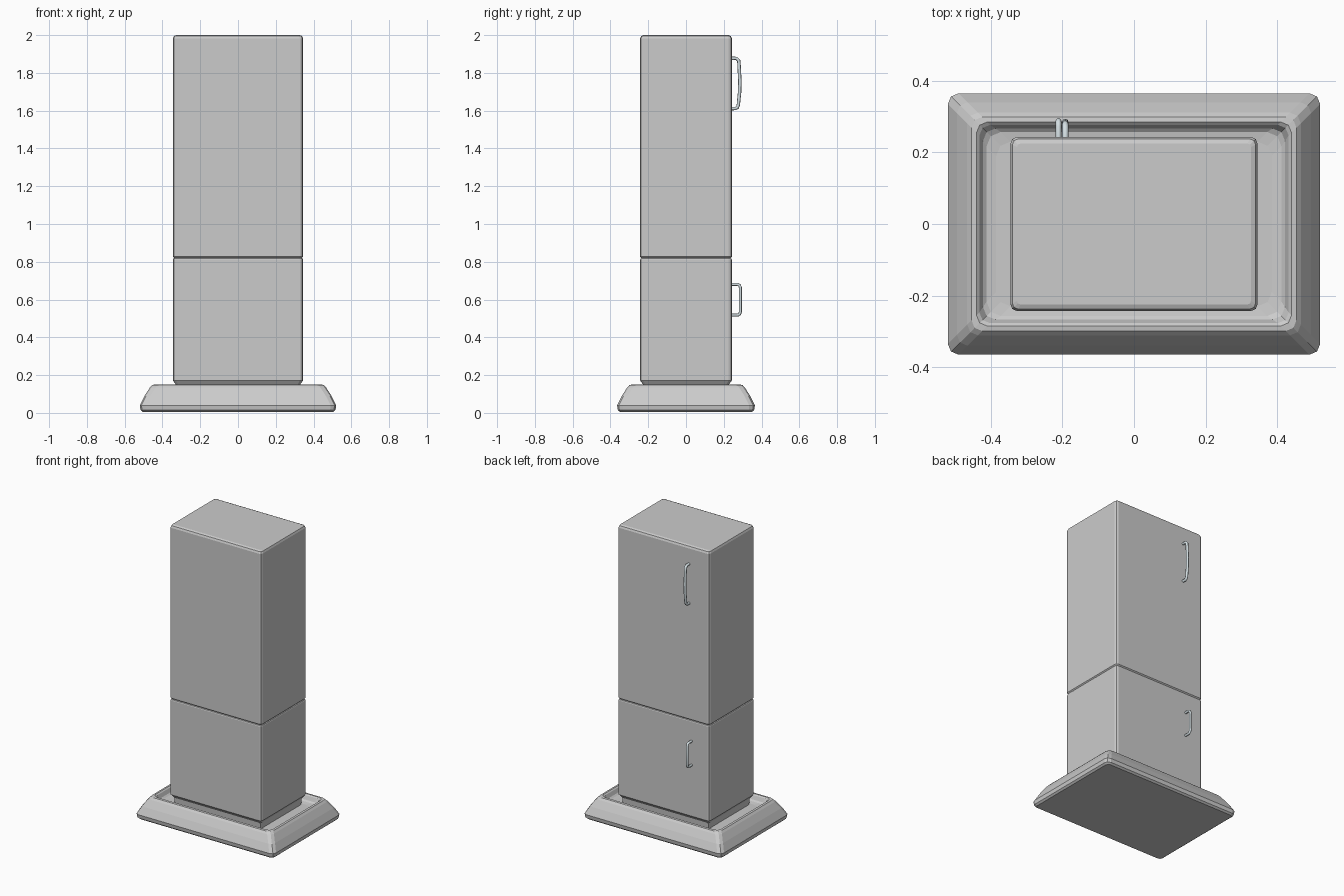
import bpy, bmesh, math
from mathutils import Vector

if "Cube" in bpy.data.objects:
    bpy.data.objects.remove(bpy.data.objects["Cube"])


def ring(hx, hy, r, n):
    """Rectangle outline with n-segment rounded corners."""
    pts = []
    for q, (sx, sy) in enumerate([(1, 1), (-1, 1), (-1, -1), (1, -1)]):
        for i in range(n + 1):
            a = math.radians(90 * (q + i / n))
            pts.append((sx * (hx - r) + r * math.cos(a), sy * (hy - r) + r * math.sin(a)))
    return pts


def loft(name, hx, hy, profile, n):
    """Stack rounded rectangles; profile rows are (inset, z, corner radius)."""
    bm = bmesh.new()
    rows = [[bm.verts.new((x, y, z)) for x, y in ring(hx - d, hy - d, r, n)] for d, z, r in profile]
    k = len(rows[0])
    for a, b in zip(rows, rows[1:]):
        for i in range(k):
            j = (i + 1) % k
            bm.faces.new((a[i], a[j], b[j], b[i]))
    bm.faces.new(rows[0][::-1])
    bm.faces.new(rows[-1])
    bmesh.ops.recalc_face_normals(bm, faces=bm.faces)
    me = bpy.data.meshes.new(name)
    bm.to_mesh(me)
    bm.free()
    ob = bpy.data.objects.new(name, me)
    bpy.context.collection.objects.link(ob)
    return ob


steel = bpy.data.materials.new("handle_steel")
steel.diffuse_color = (0.66, 0.74, 0.77, 1)
steel.use_nodes = True
steel.node_tree.nodes["Principled BSDF"].inputs["Base Color"].default_value = steel.diffuse_color


def handle(name, x, points, r):
    """Bent bar on the back-facing doors."""
    cu = bpy.data.curves.new(name, 'CURVE')
    cu.dimensions = '3D'
    cu.bevel_depth = r
    cu.bevel_resolution = 2
    cu.use_fill_caps = True
    sp = cu.splines.new('POLY')
    sp.points.add(len(points) - 1)
    for p, (y, z) in zip(sp.points, points):
        p.co = (x, y, z, 1)
    cu.materials.append(steel)
    ob = bpy.data.objects.new(name, cu)
    bpy.context.collection.objects.link(ob)


# Tray-like base with sloped sides and a shallow recess
loft("base_tray", 0.52, 0.365, [
    (0.016, 0.005, 0.02), (0.004, 0.015, 0.028), (0, 0.04, 0.03), (0.025, 0.09, 0.03),
    (0.054, 0.135, 0.03), (0.066, 0.148, 0.03), (0.080, 0.15, 0.03), (0.088, 0.143, 0.03),
    (0.098, 0.118, 0.035), (0.108, 0.110, 0.04), (0.135, 0.106, 0.04)], 2)

# Lower and upper cabinets meeting at a thin groove
for name, z0, z1, e0, e1 in [("lower_cabinet", 0.10, 0.819, 0.022, 0.008),
                             ("upper_cabinet", 0.819, 2.0, 0.008, 0.018)]:
    low = [(0.022, z0, 0.01), (0.018, 0.148, 0.012)] if z0 < 0.5 else [(e0, z0, 0.012)]
    zs = 0.172 if z0 < 0.5 else z0 + e0
    loft(name, 0.345, 0.243, low + [
        (0, zs, 0.018), (0, z1 - e1, 0.018),
        (e1 * 0.3, z1 - e1 * 0.3, 0.016), (e1, z1, 0.01)], 2)

# Door handles
handle("upper_handle", -0.192, [(0.235, 1.877), (0.268, 1.877), (0.279, 1.865), (0.281, 1.84),
                                (0.285, 1.76), (0.284, 1.70), (0.277, 1.63), (0.272, 1.617),
                                (0.262, 1.611), (0.235, 1.611)], 0.009)
handle("lower_handle", -0.211, [(0.235, 0.680), (0.272, 0.680), (0.283, 0.676), (0.288, 0.664),
                                (0.288, 0.535), (0.284, 0.523), (0.275, 0.518), (0.235, 0.518)], 0.008)
